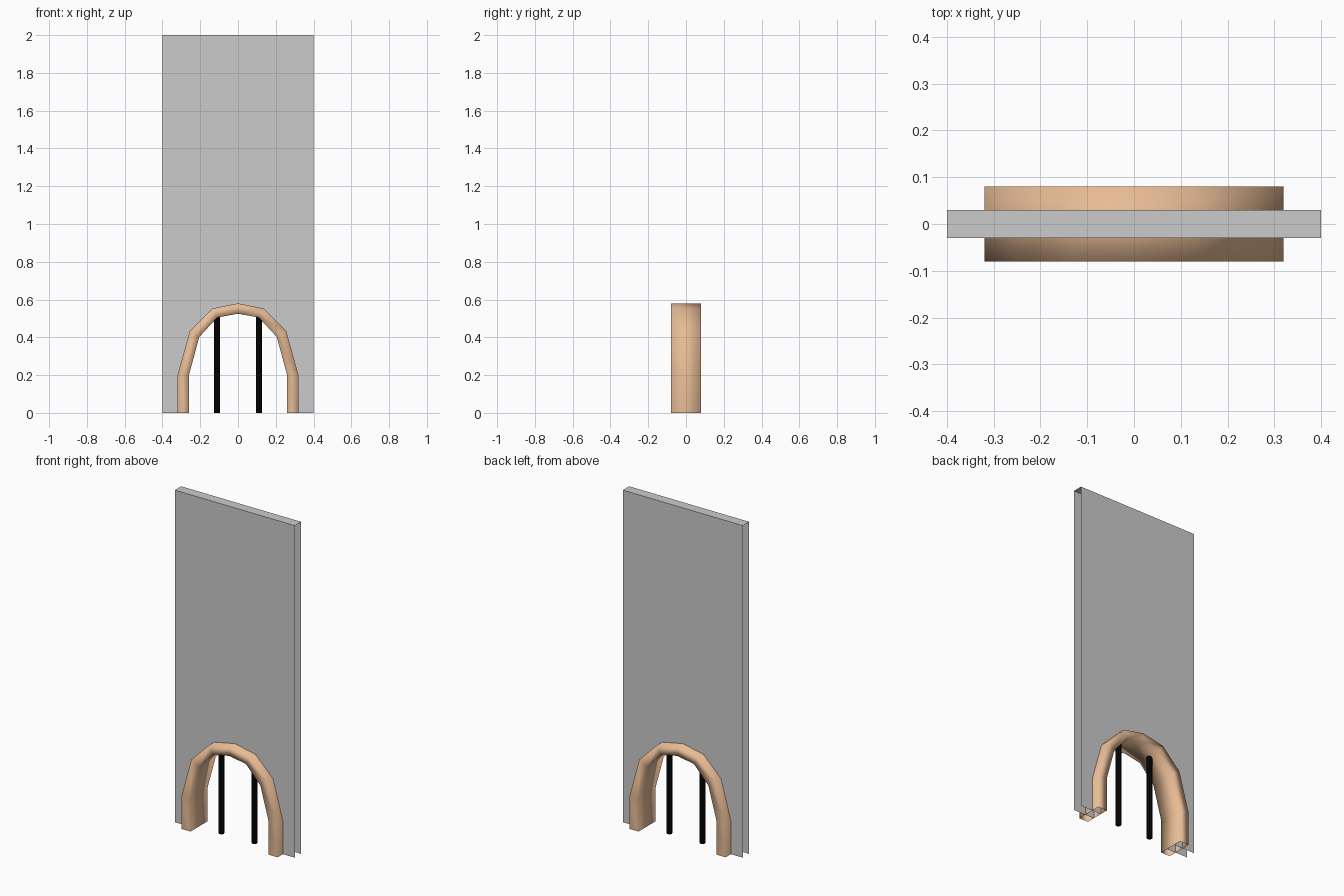
import bpy, bmesh

if "Cube" in bpy.data.objects:
    bpy.data.objects.remove(bpy.data.objects["Cube"])


def make_object(name, verts, faces, color=None, smooth=False):
    mesh = bpy.data.meshes.new(name)
    mesh.from_pydata(verts, [], faces)
    for p in mesh.polygons:
        p.use_smooth = smooth
    obj = bpy.data.objects.new(name, mesh)
    bpy.context.collection.objects.link(obj)
    if color:
        mat = bpy.data.materials.new(name + "_material")
        mat.diffuse_color = color
        mat.use_nodes = True
        mat.node_tree.nodes["Principled BSDF"].inputs["Base Color"].default_value = mat.diffuse_color
        mesh.materials.append(mat)
    return obj


def mirrored(half):
    # left half of an arch, ending on the centre line, continued to the right
    return half + [(-x, z) for x, z in reversed(half[:-1])]


outer = mirrored([(-0.32, 0), (-0.32, 0.2), (-0.255, 0.435), (-0.138, 0.552), (0, 0.58)])
inner = mirrored([(-0.26, 0), (-0.26, 0.2), (-0.205, 0.402), (-0.11, 0.505), (0, 0.525)])

# Wall panel: front and back sheets with an arched opening, plus a top strip
W, H, T = 0.4, 2.0, 0.03
outline = [(-W, 0)] + inner + [(W, 0), (W, H), (-W, H)]
n = len(outline)
verts = [(x, y, z) for y in (-T, T) for x, z in outline]
faces = [tuple(range(n)), tuple(reversed(range(n, 2 * n))),
         (n - 1, n - 2, 2 * n - 2, 2 * n - 1)]
make_object("wall_panel", verts, faces)

# Arch frame: rectangular section swept along the opening, open at the feet
D = 0.08
verts, faces = [], []
for (ox, oz), (ix, iz) in zip(outer, inner):
    verts += [(ox, -D, oz), (ox, D, oz), (ix, D, iz), (ix, -D, iz)]
for i in range(len(outer) - 1):
    for k in range(4):
        a, b = 4 * i + k, 4 * i + (k + 1) % 4
        faces.append((a, a + 4, b + 4, b))
make_object("arch_frame", verts, faces, (0.8, 0.5, 0.3, 1), smooth=True)

# Two vertical bars in the opening
for side, x in (("left", -0.11), ("right", 0.11)):
    bpy.ops.mesh.primitive_cylinder_add(vertices=8, radius=0.016, depth=0.515,
                                        location=(x, 0, 0.2575))
    bar = bpy.context.object
    bar.name = side + "_bar"
    bpy.ops.object.shade_smooth_by_angle()
    mat = bpy.data.materials.new(side + "_bar_black")
    mat.diffuse_color = (0.002, 0.002, 0.002, 1)
    mat.use_nodes = True
    mat.node_tree.nodes["Principled BSDF"].inputs["Base Color"].default_value = mat.diffuse_color
    bar.data.materials.append(mat)
